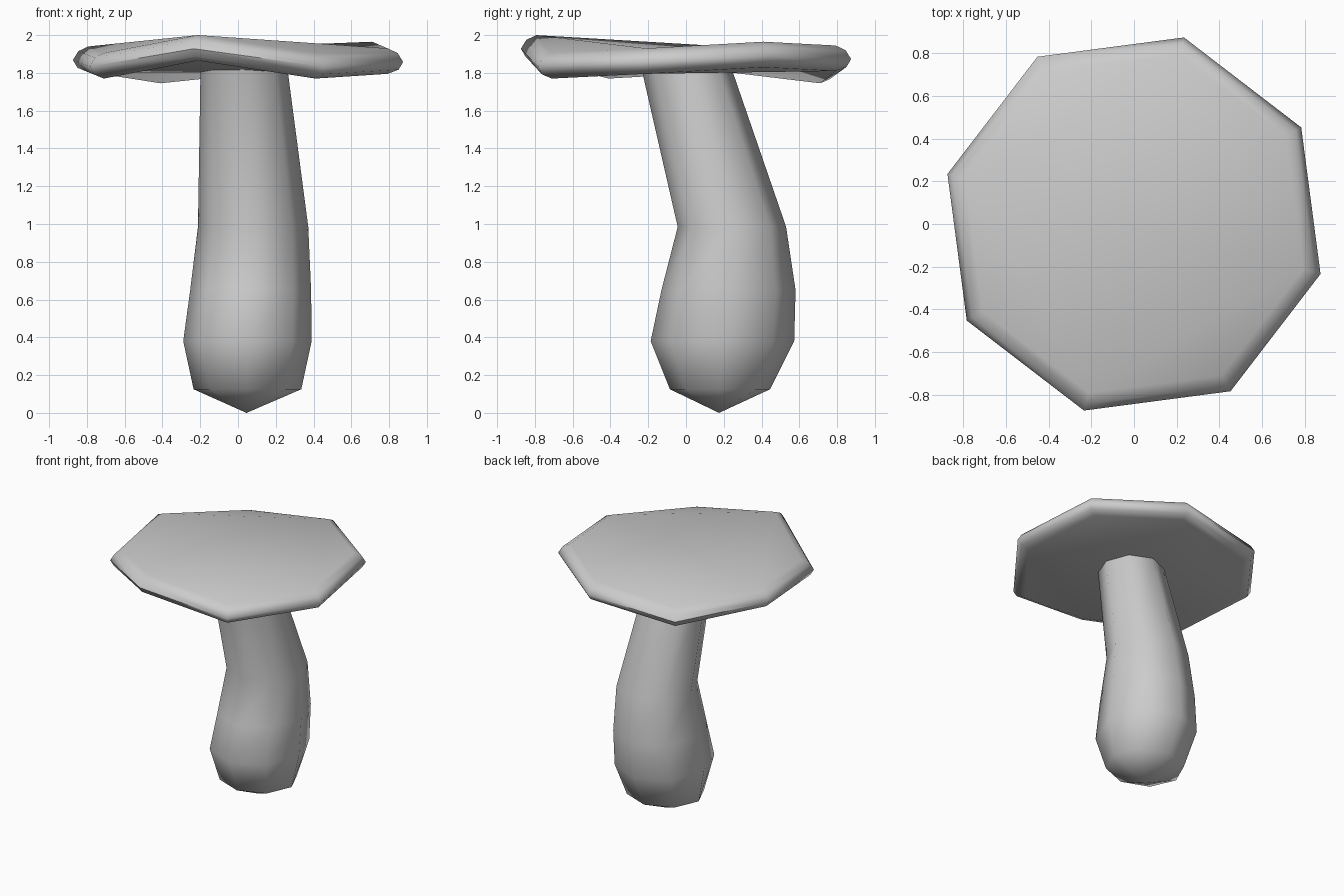
import bpy, bmesh
from math import sin, cos, radians

if "Cube" in bpy.data.objects:
    bpy.data.objects.remove(bpy.data.objects["Cube"])


def finish(bm, name):
    bmesh.ops.recalc_face_normals(bm, faces=bm.faces)
    mesh = bpy.data.meshes.new(name)
    bm.to_mesh(mesh)
    bm.free()
    obj = bpy.data.objects.new(name, mesh)
    bpy.context.collection.objects.link(obj)
    bpy.ops.object.select_all(action='DESELECT')
    obj.select_set(True)
    bpy.context.view_layer.objects.active = obj
    bpy.ops.object.shade_smooth_by_angle(angle=radians(60))
    return obj


def bridge(bm, rings):
    for a, b in zip(rings, rings[1:]):
        n = len(a)
        for i in range(n):
            j = (i + 1) % n
            bm.faces.new((a[i], a[j], b[j], b[i]))


# Wavy octagonal cap: one top height per corner, rounded rim section
corner_z = [1.93, 1.965, 1.945, 1.88, 1.94, 1.905, 2.0, 1.905]
rim = [(0.82, 0), (0.875, -0.025), (0.905, -0.072), (0.88, -0.113), (0.82, -0.135)]
bm = bmesh.new()
rings = []
for r, dz in rim:
    rings.append([bm.verts.new((r * cos(radians(45 * i - 15)),
                                r * sin(radians(45 * i - 15)), z + dz))
                  for i, z in enumerate(corner_z)])
bridge(bm, rings)
for ring in (rings[0], rings[-1]):
    bm.faces.new(ring[::2])
    for i in range(0, 8, 2):
        bm.faces.new((ring[i], ring[i + 1], ring[(i + 2) % 8]))
finish(bm, "mushroom_cap")

# Bent eight-sided stem: centre x, centre y, z, radius x, radius y
sections = [(0.05, 0.18, 0.125, 0.285, 0.265),
            (0.05, 0.193, 0.38, 0.34, 0.38),
            (0.067, 0.225, 0.65, 0.32, 0.355),
            (0.08, 0.243, 0.985, 0.292, 0.287),
            (0.03, -0.005, 1.85, 0.228, 0.237)]
bm = bmesh.new()
rings = [[bm.verts.new((cx + rx * cos(radians(45 * i)),
                        cy + ry * sin(radians(45 * i)), z)) for i in range(8)]
         for cx, cy, z, rx, ry in sections]
bridge(bm, rings)
tip = bm.verts.new((0.045, 0.175, 0))
for i in range(8):
    bm.faces.new((tip, rings[0][(i + 1) % 8], rings[0][i]))
bm.faces.new(rings[-1])
finish(bm, "mushroom_stem")
